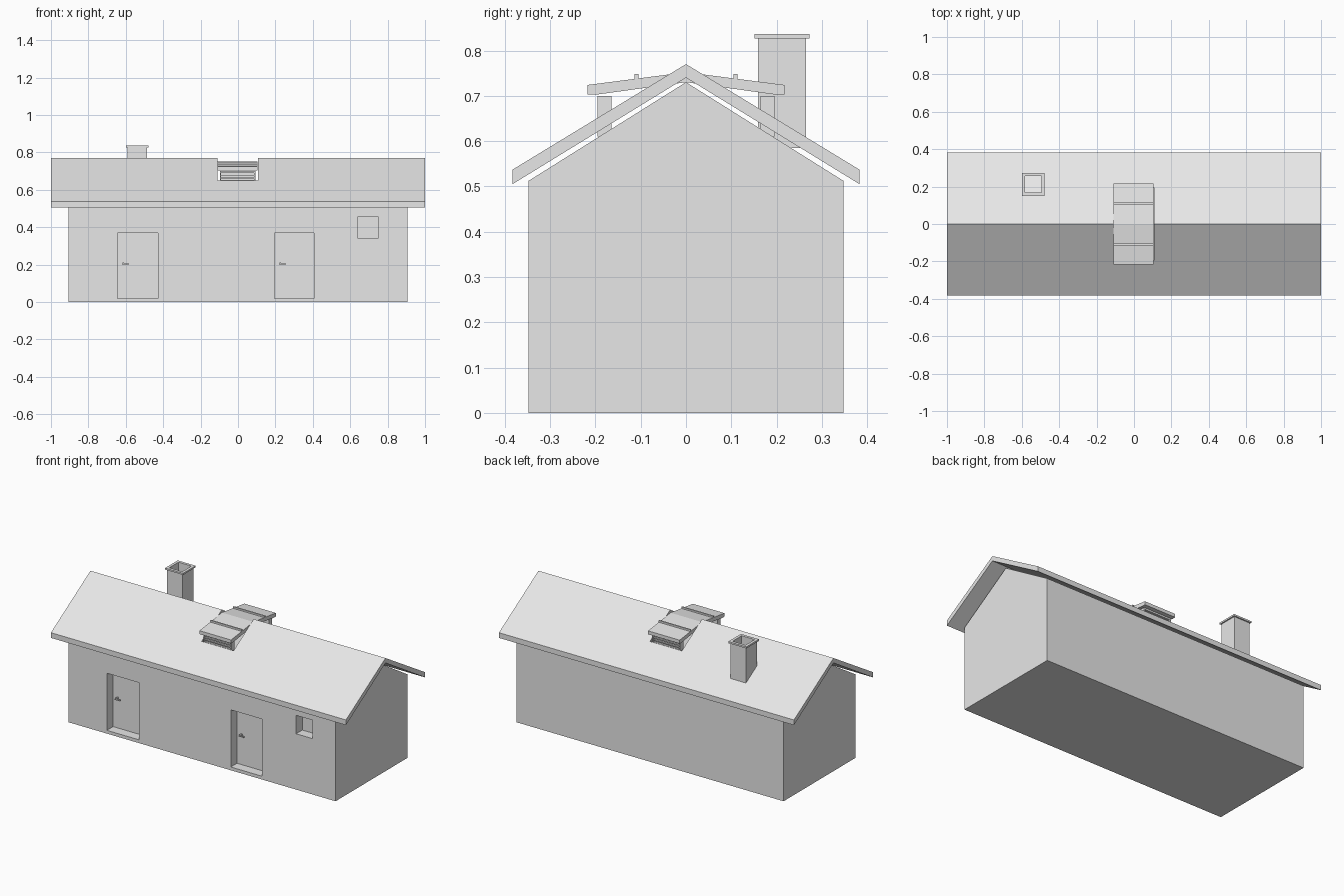
import bpy, bmesh
from mathutils import Vector

old = bpy.data.objects.get("Cube")
if old:
    bpy.data.objects.remove(old, do_unlink=True)

GREY = (0.8, 0.8, 0.8, 1.0)
grey = bpy.data.materials.new("plain_grey")
grey.use_nodes = True
grey.diffuse_color = GREY
grey.node_tree.nodes["Principled BSDF"].inputs["Base Color"].default_value = GREY


def prism(name, profile, x0, x1):
    """Extrude a (y, z) outline along x."""
    bm = bmesh.new()
    face = bm.faces.new([bm.verts.new((x0, y, z)) for y, z in profile])
    ext = bmesh.ops.extrude_face_region(bm, geom=[face])
    moved = [g for g in ext["geom"] if isinstance(g, bmesh.types.BMVert)]
    bmesh.ops.translate(bm, verts=moved, vec=Vector((x1 - x0, 0, 0)))
    bmesh.ops.recalc_face_normals(bm, faces=bm.faces)
    mesh = bpy.data.meshes.new(name)
    bm.to_mesh(mesh)
    bm.free()
    mesh.materials.append(grey)
    obj = bpy.data.objects.new(name, mesh)
    bpy.context.collection.objects.link(obj)
    return obj


def box(name, x, y, z):
    return prism(name, [(y[0], z[0]), (y[1], z[0]), (y[1], z[1]), (y[0], z[1])], *x)


def cut(obj, cutter):
    mod = obj.modifiers.new("cut", "BOOLEAN")
    mod.operation = "DIFFERENCE"
    mod.solver = "EXACT"
    mod.object = cutter
    cutter.hide_render = True
    with bpy.context.temp_override(object=obj, active_object=obj, selected_objects=[obj]):
        bpy.ops.object.modifier_apply(modifier=mod.name)
    bpy.data.objects.remove(cutter, do_unlink=True)


def symmetric(half):
    """Mirror a half outline (ordered from +y to the middle) over y = 0."""
    return half + [(-y, z) for y, z in reversed(half) if y > 0]


# Walls with recessed doorways and window
HX, HY, EAVE, WALL = 0.905, 0.348, 0.512, 0.06
walls = box("walls", (-HX, HX), (-HY, HY), (0, EAVE))
openings = [(-0.645, -0.427, 0.02, 0.37), (0.195, 0.407, 0.02, 0.37),
            (0.638, 0.75, 0.342, 0.455)]
for x0, x1, z0, z1 in openings:
    cut(walls, box("opening_cutter", (x0, x1), (-HY - 0.1, -HY + WALL), (z0, z1)))

# Gable ends under the roof
for side, name in ((-1, "right_gable"), (1, "left_gable")):
    prism(name, [(-HY, EAVE), (HY, EAVE), (0, 0.73)],
          *sorted((side * HX, side * (HX - WALL))))

# Door handles
door_y = -HY + WALL
for x0, name in ((-0.617, "right_door"), (0.223, "left_door")):
    box(name + "_handle_stem", (x0, x0 + 0.008), (door_y - 0.02, door_y), (0.198, 0.21))
    box(name + "_handle_lever", (x0, x0 + 0.034), (door_y - 0.024, door_y - 0.016), (0.201, 0.207))

# Roof, open at the ridge for the vent
roof = prism("roof", [(0.383, 0.505), (0.383, 0.537), (0, 0.77),
                      (-0.383, 0.537), (-0.383, 0.505), (0, 0.74)], -1, 1)
cut(roof, box("vent_opening_cutter", (-0.109, 0.107), (-0.196, 0.196), (0.4, 0.9)))

# Ridge vent: canopy, battens, louvred fronts
VENT = (-0.109, 0.105)
top = symmetric([(0.217, 0.703), (0.217, 0.724), (0, 0.752)])
prism("vent_canopy", top + [(-0.195, 0.703), (0, 0.73), (0.195, 0.703)], *VENT)
for s, name in ((-1, "front"), (1, "back")):
    def span(a, b):
        return sorted((s * a, s * b))
    box(name + "_vent_batten", VENT, span(0.105, 0.114), (0.73, 0.748))
    frame = box(name + "_vent_frame", (-0.097, 0.093), span(0.165, 0.195), (0.61, 0.7))
    cut(frame, box("louvre_cutter", (-0.09, 0.086), span(0.183, 0.25), (0.652, 0.69)))
    for i in range(2):
        z = 0.661 + i * 0.014
        box(f"{name}_vent_slat_{i}", (-0.09, 0.086), span(0.182, 0.193), (z, z + 0.004))

# Hollow chimney with a thin cap
CX, CY = -0.539, 0.212


def square(name, r, z):
    return box(name, (CX - r, CX + r), (CY - r, CY + r), z)


for name, r, z in (("chimney_stack", 0.053, (0.585, 0.826)),
                   ("chimney_cap", 0.061, (0.826, 0.836))):
    part = square(name, r, z)
    cut(part, square("flue_cutter", 0.044, (0.5, 0.9)))
